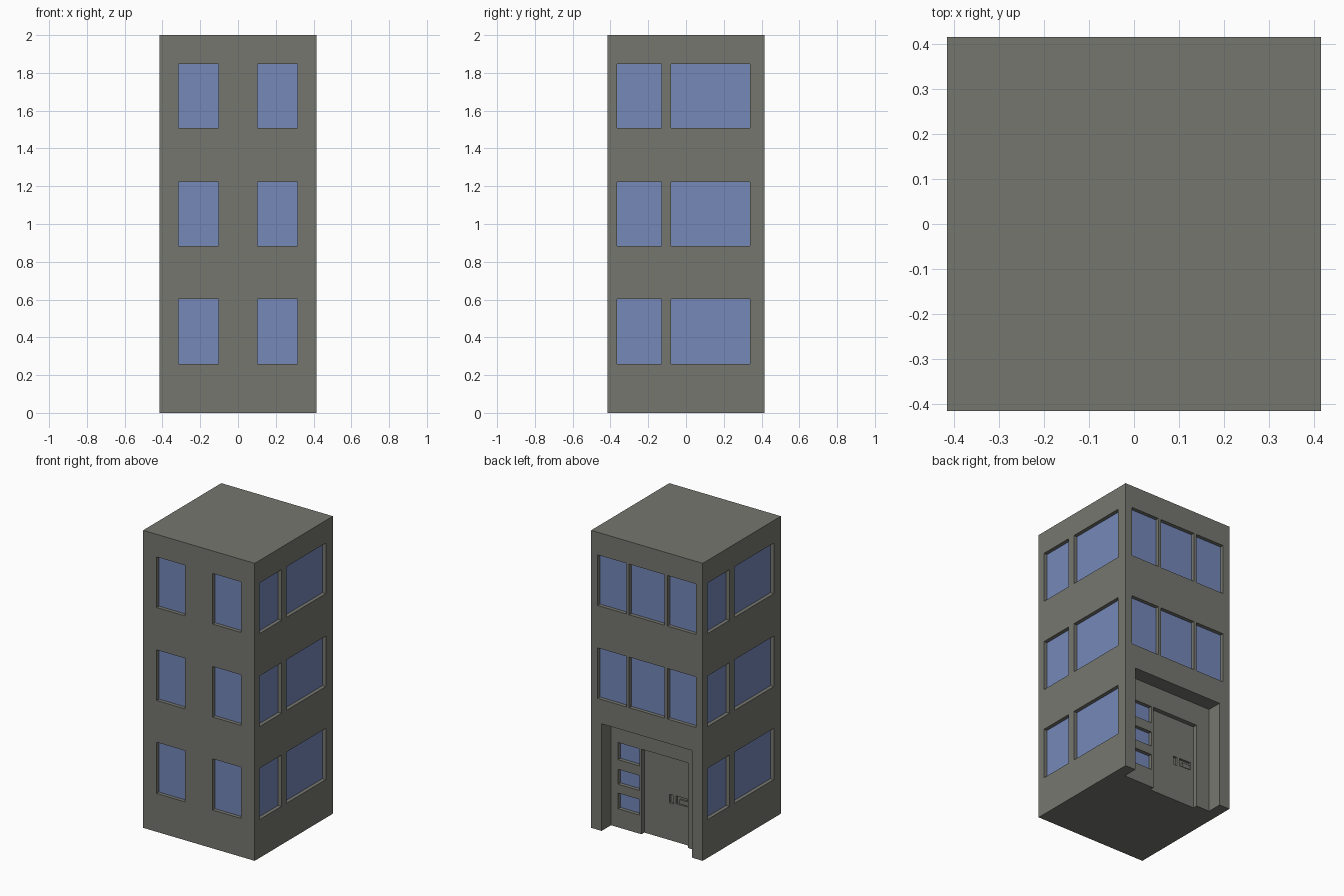
import bpy, bmesh, math
from mathutils import Matrix, Vector

if "Cube" in bpy.data.objects:
    bpy.data.objects.remove(bpy.data.objects["Cube"])

H = 0.415          # half width of the tower
REVEAL = 0.025     # depth of window reveals
PANE = 0.005       # glass thickness
FRONT, RIGHT, BACK, LEFT = range(4)
FLOORS = [(0.258, 0.602), (0.883, 1.223), (1.508, 1.848)]


def material(name, rgb):
    m = bpy.data.materials.new(name)
    m.diffuse_color = (*rgb, 1)
    m.use_nodes = True
    m.node_tree.nodes["Principled BSDF"].inputs["Base Color"].default_value = m.diffuse_color
    return m


wall_mat = material("grey wall", (0.181, 0.183, 0.159))
glass_mat = material("blue glass", (0.178, 0.246, 0.485))


def add_box(bm, side, u0, u1, z0, z1, d0, d1):
    """Box in facade coordinates: u across (seen from outside), z up, d inward."""
    size = Vector((u1 - u0, d1 - d0, z1 - z0))
    mid = Vector(((u0 + u1) / 2, -H + (d0 + d1) / 2, (z0 + z1) / 2))
    mat = (Matrix.Rotation(side * math.pi / 2, 4, 'Z')
           @ Matrix.Translation(mid) @ Matrix.Diagonal((*size, 1)))
    bmesh.ops.create_cube(bm, size=1, matrix=mat)


def make_object(name, boxes, mat):
    bm = bmesh.new()
    for b in boxes:
        add_box(bm, *b)
    me = bpy.data.meshes.new(name)
    bm.to_mesh(me)
    bm.free()
    me.materials.append(mat)
    ob = bpy.data.objects.new(name, me)
    bpy.context.collection.objects.link(ob)
    return ob


# Window openings per facade: (side, u0, u1, z0, z1, surface depth)
windows = []
for i, (z0, z1) in enumerate(FLOORS):
    windows += [(FRONT, u0, u1, z0, z1, 0) for u0, u1 in ((-0.314, -0.102), (0.102, 0.314))]
    for side in (RIGHT, LEFT):
        windows += [(side, u0, u1, z0, z1, 0) for u0, u1 in ((-0.365, -0.131), (-0.08, 0.34))]
    if i > 0:
        windows += [(BACK, u0, u1, z0, z1, 0)
                    for u0, u1 in ((-0.366, -0.153), (-0.132, 0.132), (0.153, 0.366))]

# Small lights beside the door, set in the porch wall
PORCH = 0.1
lights = [(BACK, -0.285, -0.125, z0, z1, PORCH)
          for z0, z1 in ((0.455, 0.57), (0.29, 0.39), (0.125, 0.23))]


def opening(w):
    return (*w[:5], w[5] - 0.05, w[5] + REVEAL + PANE)


def pane(w):
    return (*w[:5], w[5] + REVEAL, w[5] + REVEAL + PANE)


# Tower body
tower = make_object("tower_body", [(FRONT, -H, H, 0, 2, 0, 2 * H)], wall_mat)

# Cut in three passes: windows and porch, then door and lights, then door fittings
DOOR = PORCH + 0.03
passes = [
    [opening(w) for w in windows] + [(BACK, -0.337, 0.337, -0.1, 0.72, -0.05, PORCH)],
    [opening(w) for w in lights] + [(BACK, -0.11, 0.237, -0.1, 0.572, 0.05, DOOR)],
    [(BACK, 0.076, 0.106, 0.25, 0.308, DOOR - 0.02, DOOR + 0.015),
     (BACK, 0.126, 0.212, 0.257, 0.31, DOOR - 0.02, DOOR + 0.015)],
]
for n, boxes in enumerate(passes):
    cutter = make_object("cutter", boxes, wall_mat)
    cutter.hide_render = True
    mod = tower.modifiers.new("cut", 'BOOLEAN')
    mod.operation = 'DIFFERENCE'
    mod.solver = 'EXACT'
    mod.object = cutter
    bpy.context.view_layer.update()
    dg = bpy.context.evaluated_depsgraph_get()
    mesh = bpy.data.meshes.new_from_object(tower.evaluated_get(dg))
    tower.modifiers.clear()
    tower.data = mesh
    bpy.data.objects.remove(cutter)

# Door handle lying in its recess
make_object("door_handle", [(BACK, 0.15, 0.212, 0.262, 0.29, DOOR + 0.003, DOOR + 0.015)], wall_mat)

# Glass
make_object("window_glass", [pane(w) for w in windows], glass_mat)
make_object("entrance_glass", [pane(w) for w in lights], glass_mat)
